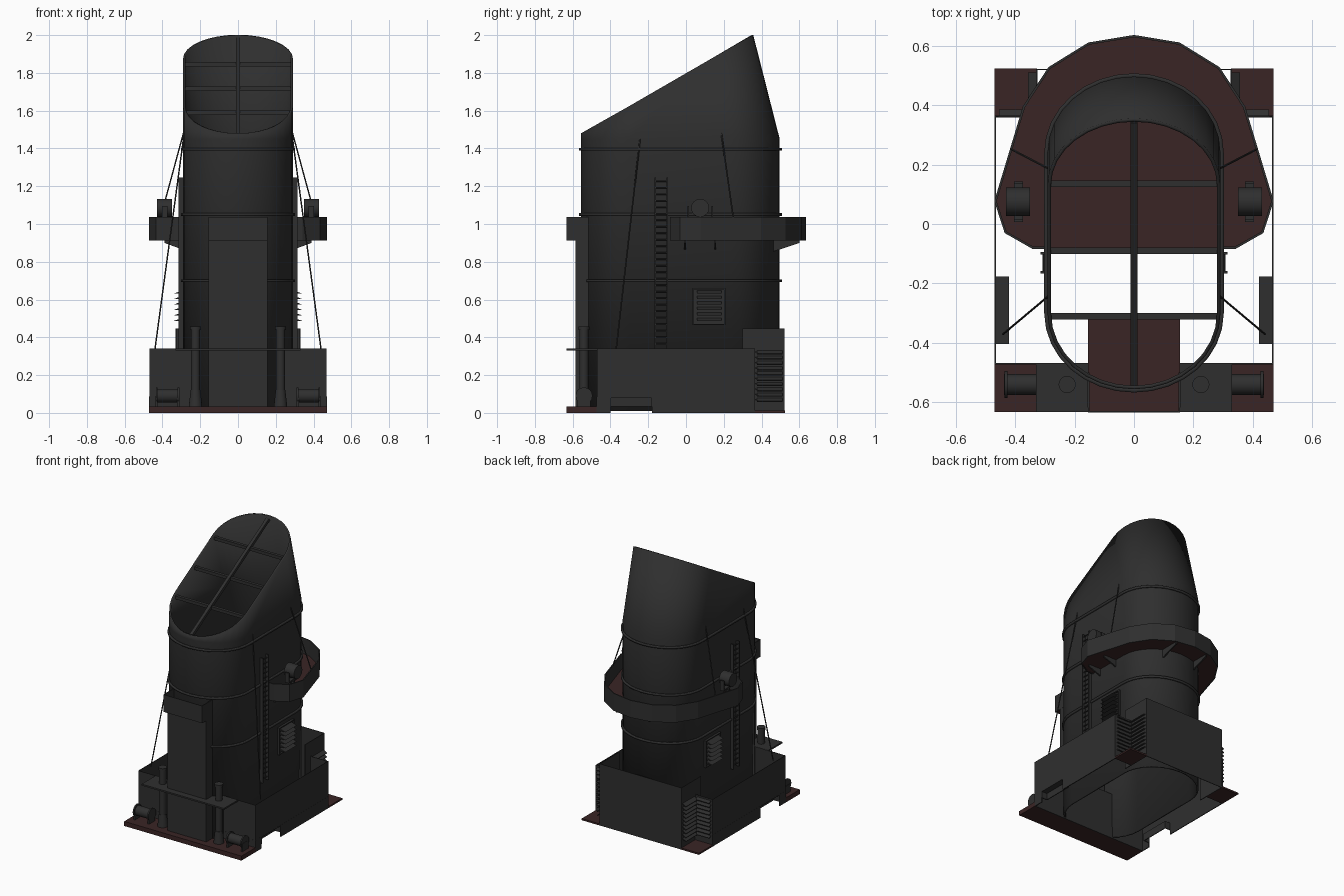
import bpy, bmesh, math
from mathutils import Vector, Matrix

cube = bpy.data.objects.get("Cube")
if cube:
    bpy.data.objects.remove(cube, do_unlink=True)


def material(name, rgb):
    m = bpy.data.materials.new(name)
    m.use_nodes = True
    m.diffuse_color = (*rgb, 1)
    m.node_tree.nodes["Principled BSDF"].inputs["Base Color"].default_value = (*rgb, 1)
    return m


GREY = material("dark grey paint", (0.028, 0.028, 0.028))
BROWN = material("brown deck", (0.042, 0.018, 0.018))


def finish(name, bm, mat=GREY, smooth=False):
    bmesh.ops.recalc_face_normals(bm, faces=bm.faces)
    mesh = bpy.data.meshes.new(name)
    bm.to_mesh(mesh)
    bm.free()
    mesh.materials.append(mat)
    ob = bpy.data.objects.new(name, mesh)
    bpy.context.collection.objects.link(ob)
    if smooth:
        bpy.ops.object.select_all(action='DESELECT')
        ob.select_set(True)
        bpy.context.view_layer.objects.active = ob
        bpy.ops.object.shade_smooth_by_angle(angle=math.radians(35))
    return ob


def box(name, x, y, z, mat=GREY, rot=None):
    """Box from (low, high) ranges, optionally turned about its centre."""
    bm = bmesh.new()
    size = [abs(r[1] - r[0]) for r in (x, y, z)]
    mid = [(r[0] + r[1]) / 2 for r in (x, y, z)]
    m = Matrix.Translation(mid) @ (rot or Matrix()) @ Matrix.Diagonal((*size, 1))
    bmesh.ops.create_cube(bm, size=1, matrix=m)
    return finish(name, bm, mat)


def rod(name, p, q, r, n=6, r2=None):
    p, q = Vector(p), Vector(q)
    d = q - p
    m = Matrix.Translation((p + q) / 2) @ d.to_track_quat('Z', 'Y').to_matrix().to_4x4()
    if n == 4:
        m = m @ Matrix.Rotation(math.pi / 4, 4, 'Z')
    bm = bmesh.new()
    bmesh.ops.create_cone(bm, cap_ends=True, segments=n, radius1=r,
                          radius2=r if r2 is None else r2, depth=d.length, matrix=m)
    return finish(name, bm, smooth=n > 6)


def loft(name, rings, closed=True, thick=0.01, offset=0, smooth=False):
    """Sheet through rings of points, given thickness."""
    bm = bmesh.new()
    rows = [[bm.verts.new(p) for p in ring] for ring in rings]
    n = len(rows[0])
    for a, b in zip(rows, rows[1:]):
        for i in range(n if closed else n - 1):
            j = (i + 1) % n
            bm.faces.new((a[i], a[j], b[j], b[i]))
    ob = finish(name, bm, smooth=smooth)
    mod = ob.modifiers.new("thickness", 'SOLIDIFY')
    mod.thickness, mod.offset = thick, offset
    return ob


def wall(name, path, z0, z1, **kw):
    return loft(name, [[(x, y, z) for x, y in path] for z in (z0, z1)], **kw)


def prism(name, pts, shift, mat=GREY):
    bm = bmesh.new()
    face = bm.faces.new([bm.verts.new(p) for p in pts])
    new = bmesh.ops.extrude_face_region(bm, geom=[face])["geom"]
    bmesh.ops.translate(bm, vec=shift, verts=[v for v in new if isinstance(v, bmesh.types.BMVert)])
    return finish(name, bm, mat)


# Funnel: long oval section, raked back and sloping mouth
HALF, DEPTH, FRONT, BACK, SEG = 0.285, 0.25, -0.30, 0.24, 16


def oval(grow=0):
    pts = []
    for cy, start in ((BACK, 0), (FRONT, math.pi)):
        for i in range(SEG + 1):
            a = start + math.pi * i / SEG
            pts.append(((HALF + grow) * math.cos(a), cy + (DEPTH + grow) * math.sin(a)))
    return pts


RAKE, KNEE, SLOPE = 0.2545, 1.45, 0.578


def mouth(y):
    return 1.48 + SLOPE * (y + 0.55)


top = []
for x, y in oval():
    if y >= BACK - 0.001:
        z = (1.48 + SLOPE * (y + RAKE * KNEE + 0.55)) / (1 + SLOPE * RAKE)
        top.append((x, y - RAKE * (z - KNEE), z))
    else:
        top.append((x, y, mouth(y)))
rings = [[(x, y, z) for x, y in oval()] for z in (0.01, KNEE)]
loft("funnel_shell", rings + [top], thick=0.012, smooth=True)
for z in (0.70, 1.05, 1.395):
    wall("funnel_band", oval(0.01), z - 0.007, z + 0.007, thick=0.014, smooth=True)

# Grille bars across the mouth
rod("mouth_long_bar", (0, -0.54, mouth(-0.54) - 0.02), (0, 0.345, mouth(0.345) - 0.02), 0.016, 4)
for y in (0.135, -0.09, -0.31):
    rod("mouth_cross_bar", (-0.28, y, mouth(y) - 0.03), (0.28, y, mouth(y) - 0.03), 0.016, 4)

# Rear platform with bulwark
half = [(0.34, -0.08), (0.432, -0.028), (0.466, 0.077), (0.37, 0.395), (0.285, 0.525), (0.152, 0.607)]
outline = half + [(0, 0.632)] + [(-x, y) for x, y in reversed(half)]
prism("platform_floor", [(x, y, 0.915) for x, y in outline], (0, 0, 0.01), BROWN)
wall("platform_bulwark", outline, 0.912, 1.037, closed=False, thick=0.008)
for s in (1, -1):
    box("platform_end_wall", (s * 0.28, s * 0.342), (-0.084, -0.076), (0.912, 1.037))
    for y in (-0.01, 0.15):
        prism("platform_bracket", [(s * 0.28, y, 0.915), (s * 0.39, y, 0.915), (s * 0.39, y, 0.9),
                                   (s * 0.28, y, 0.86)], (0, 0.01, 0))
    x = s * 0.13
    prism("platform_bracket", [(x, 0.45, 0.915), (x, 0.6, 0.915), (x, 0.6, 0.9), (x, 0.45, 0.85)], (0.01, 0, 0))

# Front casing with small balcony
box("front_casing", (-0.155, 0.155), (-0.585, -0.49), (0.01, 0.92))
box("balcony_floor", (-0.155, 0.155), (-0.632, -0.32), (0.913, 0.925), BROWN)
wall("balcony_bulwark", [(0.153, -0.5), (0.153, -0.631), (-0.153, -0.631), (-0.153, -0.5)],
     0.912, 1.037, closed=False, thick=0.007)

# Base house: open-topped walls, with pockets low in the sides
wall("base_wall", [(0.325, 0.362), (0.467, 0.362), (0.467, -0.47), (-0.467, -0.47),
                   (-0.467, 0.362), (-0.325, 0.362)], 0.085, 0.34, closed=False, thick=0.006)
box("base_front_foot", (-0.47, 0.47), (-0.473, -0.467), (0, 0.085))
wall("rear_house_wall", [(0.327, 0.30), (0.327, 0.52), (-0.327, 0.52), (-0.327, 0.30)],
     0, 0.447, closed=False, thick=0.006)
box("front_deck", (-0.47, 0.47), (-0.632, -0.47), (0, 0.033), BROWN)
box("mooring_shelf", (-0.33, 0.33), (-0.632, -0.47), (0.33, 0.341))

for s in (1, -1):
    def sx(a, b):
        return tuple(sorted((s * a, s * b)))

    box("base_side_foot", sx(0.464, 0.47), (-0.47, -0.40), (0, 0.085))
    box("base_side_foot", sx(0.464, 0.47), (-0.18, 0.365), (0, 0.085))
    box("base_rear_foot", sx(0.325, 0.47), (0.359, 0.365), (0, 0.085))
    box("pocket_roof", sx(0.42, 0.47), (-0.40, -0.18), (0.08, 0.086))
    box("pocket_back", sx(0.42, 0.426), (-0.40, -0.18), (0.033, 0.086))
    for y in (-0.40, -0.18):
        box("pocket_end", sx(0.42, 0.47), (y - 0.003, y + 0.003), (0.033, 0.086))
    box("rear_corner_deck", sx(0.327, 0.47), (0.362, 0.523), (0, 0.012), BROWN)

    # Louvres in the rear corners
    for i in range(10):
        z = 0.065 + i * 0.028
        box("corner_side_slat", sx(0.325, 0.358), (0.375, 0.51), (z, z + 0.006),
            rot=Matrix.Rotation(s * 0.5, 4, 'Y'))
        box("corner_rear_slat", sx(0.345, 0.455), (0.36, 0.385), (z, z + 0.006),
            rot=Matrix.Rotation(-0.5, 4, 'X'))

    # Side vent
    box("vent_panel", sx(0.28, 0.295), (0.035, 0.208), (0.465, 0.66))
    for y in (0.035, 0.202):
        box("vent_frame_side", sx(0.285, 0.307), (y, y + 0.006), (0.465, 0.66))
    for z in (0.465, 0.654):
        box("vent_frame_edge", sx(0.285, 0.307), (0.035, 0.208), (z, z + 0.006))
    for i in range(6):
        z = 0.487 + i * 0.029
        prism("vent_slat", [(s * 0.29, 0.057, z), (s * 0.34, 0.057, z),
                            (s * 0.29, 0.057, z + 0.018)], (0, 0.13, 0))

    # Ladder
    for y in (-0.162, -0.098):
        box("ladder_rail", sx(0.292, 0.315), (y - 0.004, y + 0.004), (0.34, 1.245))
    for i in range(26):
        z = 0.365 + i * 0.0345
        rod("ladder_rung", (s * 0.305, -0.162, z), (s * 0.305, -0.098, z), 0.004)

    # Stay wires
    rod("front_stay", (s * 0.285, -0.24, 1.48), (s * 0.44, -0.37, 0.335), 0.004)
    rod("rear_stay", (s * 0.285, 0.185, 1.495), (s * 0.41, 0.25, 1.035), 0.004)

    # Searchlight on its fork
    rod("searchlight_drum", (s * 0.35, 0.075, 1.085), (s * 0.43, 0.075, 1.085), 0.048, 16)
    rod("searchlight_post", (s * 0.388, 0.075, 0.92), (s * 0.388, 0.075, 1.03), 0.014, 8)
    box("searchlight_yoke", sx(0.373, 0.403), (0.007, 0.143), (1.022, 1.032))
    for y in (0.007, 0.135):
        box("searchlight_arm", sx(0.373, 0.403), (y, y + 0.008), (1.022, 1.095))

    # Mooring posts through the shelf
    rod("mooring_post", (s * 0.225, -0.54, 0.03), (s * 0.225, -0.54, 0.455), 0.024, 16)
    rod("mooring_cap", (s * 0.225, -0.54, 0.44), (s * 0.225, -0.54, 0.458), 0.029, 16)
    rod("mooring_foot", (s * 0.225, -0.54, 0.03), (s * 0.225, -0.54, 0.12), 0.036, 16, 0.026)

    # Winch drum
    rod("winch_drum", (s * 0.315, -0.54, 0.09), (s * 0.43, -0.54, 0.09), 0.035, 16)
    for x in (0.31, 0.425):
        rod("winch_flange", (s * x, -0.54, 0.09), (s * (x + 0.01), -0.54, 0.09), 0.045, 16)
        box("winch_stand", sx(x, x + 0.012), (-0.575, -0.505), (0.03, 0.09))
